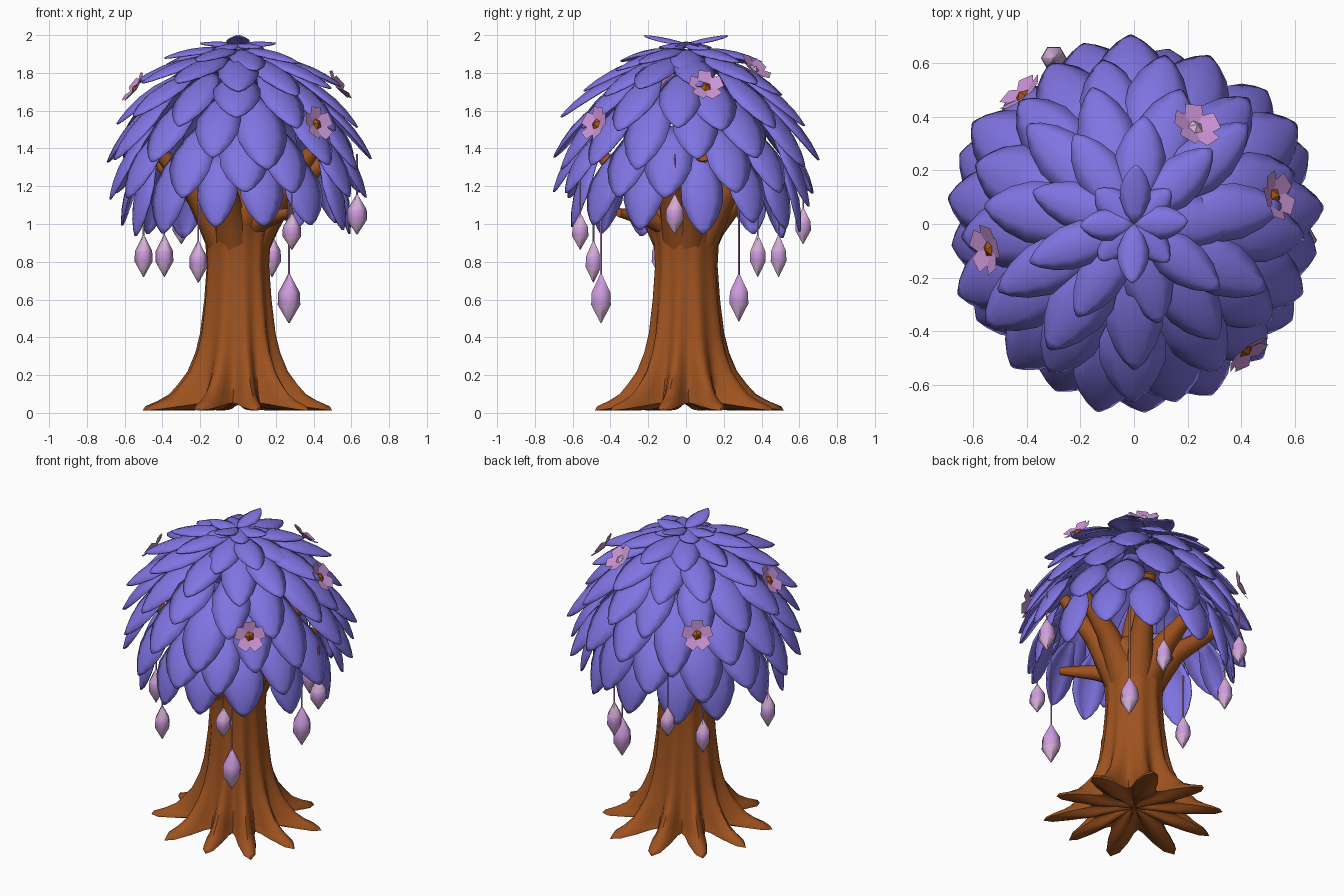
import bpy, bmesh, math, random
from mathutils import Vector

if "Cube" in bpy.data.objects:
    bpy.data.objects.remove(bpy.data.objects["Cube"])

random.seed(4)


def material(name, rgb):
    m = bpy.data.materials.new(name)
    m.diffuse_color = (*rgb, 1)
    m.use_nodes = True
    m.node_tree.nodes["Principled BSDF"].inputs["Base Color"].default_value = m.diffuse_color
    return m


LEAF = material("violet_leaf", (0.215, 0.175, 0.76))
BARK = material("brown_bark", (0.34, 0.085, 0.014))
PINK = material("pink_petal", (0.60, 0.30, 0.67))
LILAC = material("lilac_bud", (0.62, 0.33, 0.74))
PALE = material("pale_bud_tip", (0.66, 0.42, 0.67))
AMBER = material("amber_centre", (0.38, 0.09, 0.008))


def finish(name, bm, mats, angle=None, recalc=True):
    if recalc:
        bmesh.ops.recalc_face_normals(bm, faces=bm.faces)
    me = bpy.data.meshes.new(name)
    bm.to_mesh(me)
    bm.free()
    ob = bpy.data.objects.new(name, me)
    bpy.context.collection.objects.link(ob)
    for m in mats:
        me.materials.append(m)
    if angle:
        bpy.ops.object.select_all(action='DESELECT')
        ob.select_set(True)
        bpy.context.view_layer.objects.active = ob
        bpy.ops.object.shade_smooth_by_angle(angle=math.radians(angle))
    return ob


def skin(bm, rings, closed=True, caps=False, mat=0):
    """Bridge equal-length rings of points with quads."""
    vs = [[bm.verts.new(p) for p in ring] for ring in rings]
    n = len(vs[0])
    for a, b in zip(vs, vs[1:]):
        for i in range(n if closed else n - 1):
            j = (i + 1) % n
            bm.faces.new((a[i], a[j], b[j], b[i])).material_index = mat
    if caps:
        for ring in (vs[0], vs[-1]):
            bm.faces.new(ring).material_index = mat


def tube(bm, path, radii, sides, mat=0):
    rings = []
    for i, p in enumerate(path):
        d = (path[min(i + 1, len(path) - 1)] - path[max(i - 1, 0)]).normalized()
        s = d.cross(Vector((0.31, 0.95, 0.02))).normalized()
        t = d.cross(s)
        rings.append([p + radii[i] * (s * math.cos(a) + t * math.sin(a))
                      for a in (math.tau * k / sides for k in range(sides))])
    skin(bm, rings, caps=True, mat=mat)


# Trunk with flared roots: height, ridge radius, valley radius
PROFILE = [(0.012, .515, .25), (0.035, .50, .25), (0.065, .43, .245), (0.10, .37, .235),
           (0.15, .325, .225), (0.22, .272, .212), (0.32, .23, .197), (0.42, .205, .184),
           (0.60, .182, .17), (0.78, .168, .162), (0.90, .175, .168), (1.0, .20, .19),
           (1.08, .235, .22), (1.14, .20, .19), (1.19, .08, .08)]
# Root headings in degrees with their relative reach
ROOTS = [(21, 1.0), (63, 1.0), (102, 1.03), (136, 1.03), (169, 1.0),
         (203, 1.03), (246, 1.0), (282, .96), (313, 1.06), (346, 1.0)]
STEP = 8
bm = bmesh.new()
rings = []
for z, ridge, valley in PROFILE:
    ring = []
    for i, (deg, reach) in enumerate(ROOTS):
        deg2, reach2 = ROOTS[(i + 1) % len(ROOTS)]
        for k in range(STEP):
            f = k / STEP
            a = math.radians(deg + ((deg2 - deg) % 360) * f)
            lobe = (0.5 + 0.5 * math.cos(math.tau * f)) ** 1.15
            root = reach if f < 0.5 else reach2
            r = valley + (ridge * (1 + (root - 1) * min(1, ridge * 2)) - valley) * lobe
            lift = 0.04 * (1 - lobe) if z < 0.02 else 0.02 * (1 - lobe) if z < 0.04 else 0
            ring.append(Vector((r * math.cos(a), r * math.sin(a), z + lift)))
    rings.append(ring)
# Underside: rounded root bellies meeting at the middle
under = []
for f, h in [(0.03, .04), (0.5, 0.0)]:
    under.append([Vector((p.x * f, p.y * f, p.z * 1.2 + h)) for p in rings[0]])
skin(bm, under + rings, caps=True)
finish("trunk", bm, [BARK], 55)

# Branches: heading in degrees, reach, end height, thickness
bm = bmesh.new()
for deg, r, z, w in [(10, .50, 1.36, 1), (62, .47, 1.42, 1), (100, .46, 1.26, 1),
                     (150, .50, 1.34, 1), (205, .48, 1.40, 1), (255, .46, 1.36, 1),
                     (308, .45, 1.06, .7), (340, .45, 1.42, 1)]:
    d = Vector((math.cos(math.radians(deg)), math.sin(math.radians(deg)), 0))
    path = [d * 0.05 + Vector((0, 0, 0.86)), d * 0.13 + Vector((0, 0, 1.0)),
            d * 0.25 + Vector((0, 0, 1.0 + 0.45 * (z - 1.0))), d * r + Vector((0, 0, z))]
    tube(bm, path, [.11 * w, .095 * w, .066 * w, .035 * w], 8)
tube(bm, [Vector((0, 0, 1.0)), Vector((.01, .02, 1.3)), Vector((-.03, .03, 1.62))],
     [.12, .07, .035], 8)
finish("branches", bm, [BARK], 50)

# Leaf canopy
OUTLINE = [(0, .25), (.2, .66), (.42, 1.0), (.62, .98), (.8, .72), (.93, .38), (1, .08)]


def leaf(bm, angle, r0, z0, r1, z1, width, bulge):
    out = Vector((math.cos(angle), math.sin(angle), 0))
    side = Vector((-out.y, out.x, 0))
    base = out * r0 + Vector((0, 0, z0))
    along = out * r1 + Vector((0, 0, z1)) - base
    normal = along.cross(side).normalized()
    if normal.z < 0:
        normal.negate()
    rows = []
    for t, w in OUTLINE:
        mid = base + along * t + normal * bulge * 4 * t * (1 - t)
        rows.append([mid + side * u * w * width / 2 - normal * 0.16 * width * w * abs(u) ** 1.5
                     for u in (-1, -.5, 0, .5, 1)])
    skin(bm, rows, closed=False)


# count, base radius, base height, tip radius, tip height, width, bulge, turn
HALF = math.pi / 13
TIERS = [("crown", 8, .00, 1.955, .20, 1.96, .12, .008, 0.0),
         ("upper", 9, .03, 1.925, .40, 1.855, .18, .03, 0.2),
         ("shoulder", 11, .12, 1.89, .545, 1.71, .22, .04, 0.0),
         ("high", 13, .26, 1.81, .645, 1.53, .245, .045, 0.0),
         ("middle", 13, .38, 1.69, .695, 1.315, .255, .045, HALF),
         ("low", 13, .46, 1.52, .685, 1.13, .255, .045, 0.0),
         ("skirt", 13, .48, 1.38, .61, .965, .235, .045, HALF)]
for name, n, r0, z0, r1, z1, w, bulge, turn in TIERS:
    bm = bmesh.new()
    for i in range(n):
        a = math.tau * i / n + turn - math.pi / 2 + random.uniform(-.06, .06)
        j = random.uniform(-.045, .045)
        if name == "crown":
            j = (.04, -.02, .0, -.03)[i % 4]
        leaf(bm, a, r0, z0, r1 + j * 0.5, z1 + j, w * random.uniform(.92, 1.08), bulge)
    ob = finish(name + "_leaves", bm, [LEAF], 60)
    mod = ob.modifiers.new("thickness", 'SOLIDIFY')
    mod.thickness = 0.008

# Hanging buds on threads: x, y, centre height, half height, radius
BUDS = [(.27, -.45, .605, .13, .060), (.27, .28, .61, .125, .058), (.63, -.06, 1.05, .105, .054),
        (.285, -.56, .96, .095, .050), (-.21, -.49, .80, .11, .048), (-.50, -.14, .83, .11, .048),
        (-.39, .38, .83, .11, .048), (-.30, .62, .99, .095, .048), (.18, .49, .83, .11, .048)]
bm = bmesh.new()
for x, y, z, h, r in BUDS:
    c = Vector((x, y, z))
    tube(bm, [c + Vector((0, 0, h * .9)), Vector((x, y, max(1.22, z + .32)))], [.005, .005], 5)
    rings = []
    for f, s in [(1, .08), (.25, .95), (-.25, 1.0), (-1, .05)]:
        rings.append([c + Vector((r * s * math.cos(math.tau * k / 6),
                                  r * s * math.sin(math.tau * k / 6), h * f)) for k in range(6)])
    skin(bm, rings[:2], mat=0 if h > .12 else 1)
    skin(bm, rings[1:3])
    skin(bm, rings[2:], mat=1)
bmesh.ops.remove_doubles(bm, verts=bm.verts, dist=0.0005)
finish("hanging_buds", bm, [LILAC, PALE], 65)

# Five-petalled blossoms facing outward from the canopy, the last with a pale centre
bm = bmesh.new()
for x, y, z, centre in [(.40, -.455, 1.52, 1), (-.40, .46, 1.53, 1), (-.52, -.09, 1.70, 1),
                        (.505, .10, 1.71, 1), (.22, .345, 1.80, 2)]:
    n = Vector((x, y, (z - 1.3) * 0.9)).normalized()
    s = Vector((-y, x, 0)).normalized()
    t = n.cross(s)
    c = Vector((x, y, z)) + n * 0.02

    def at(a, r, h):
        return bm.verts.new(c + (s * math.cos(a) + t * math.sin(a)) * r + n * h)

    for k in range(5):
        a = math.tau * k / 5 + 0.3
        bm.faces.new([at(a, 0, 0), at(a - .68, .062, .012), at(a - .36, .096, .026),
                      at(a + .36, .096, .030), at(a + .68, .062, .016)])
    rim = [at(math.tau * k / 5 + .6, .03, .010) for k in range(5)]
    tip = at(0, 0, .028)
    for k in range(5):
        bm.faces.new((rim[k], rim[(k + 1) % 5], tip)).material_index = centre
finish("blossoms", bm, [PINK, AMBER, PALE], recalc=False)
